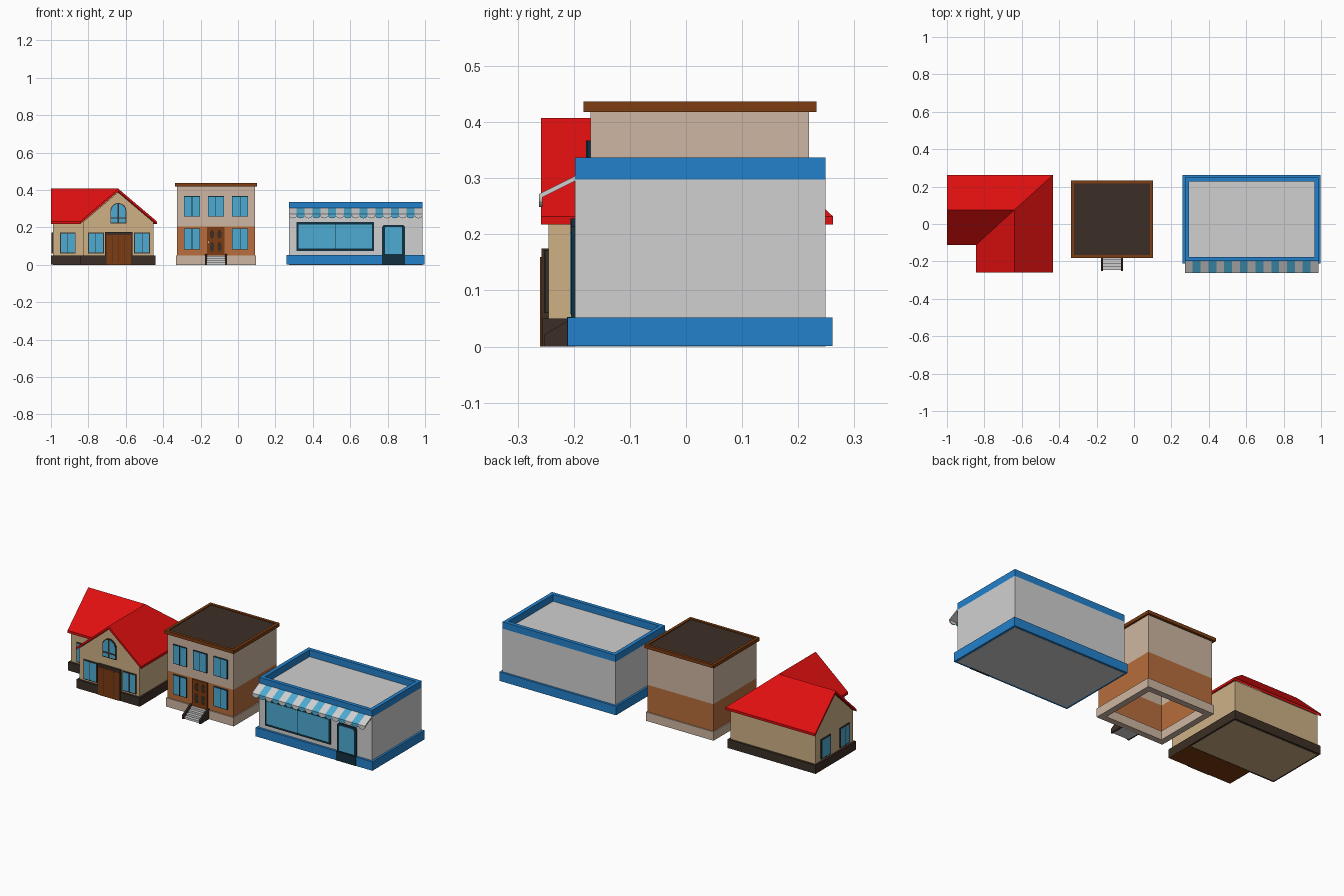
import bpy, bmesh, math

if "Cube" in bpy.data.objects:
    bpy.data.objects.remove(bpy.data.objects["Cube"])

def mat(name, r, g, b):
    m = bpy.data.materials.new(name)
    m.diffuse_color = (r, g, b, 1)
    m.use_nodes = True
    m.node_tree.nodes["Principled BSDF"].inputs["Base Color"].default_value = m.diffuse_color
    return m

RED = mat("roof red", 0.75, 0.005, 0.005)
TAN = mat("tan wall", 0.62, 0.44, 0.24)
DARK = mat("dark brown", 0.045, 0.028, 0.019)
BROWN = mat("wood brown", 0.2, 0.045, 0.006)
BRICK = mat("brick orange", 0.48, 0.155, 0.045)
BEIGE = mat("beige wall", 0.62, 0.47, 0.36)
BLUE = mat("trim blue", 0.017, 0.22, 0.6)
GLASS = mat("glass blue", 0.075, 0.41, 0.65)
GREY = mat("light grey", 0.63, 0.63, 0.63)
NAVY = mat("dark navy", 0.006, 0.03, 0.05)

def finish(name, bm, m):
    bmesh.ops.recalc_face_normals(bm, faces=bm.faces)
    me = bpy.data.meshes.new(name)
    bm.to_mesh(me)
    bm.free()
    me.materials.append(m)
    ob = bpy.data.objects.new(name, me)
    bpy.context.collection.objects.link(ob)
    return ob

def add_box(bm, x0, x1, y0, y1, z0, z1):
    vs = bmesh.ops.create_cube(bm, size=1)["verts"]
    for v in vs:
        v.co = (x1 if v.co.x > 0 else x0, y1 if v.co.y > 0 else y0, z1 if v.co.z > 0 else z0)

def box(name, m, *b):
    bm = bmesh.new()
    add_box(bm, *b)
    return finish(name, bm, m)

def ring(name, m, x0, x1, y0, y1, z0, z1, t):
    """Hollow rectangular frame with wall thickness t."""
    bm = bmesh.new()
    add_box(bm, x0, x1, y0, y0 + t, z0, z1)
    add_box(bm, x0, x1, y1 - t, y1, z0, z1)
    add_box(bm, x0, x0 + t, y0 + t, y1 - t, z0, z1)
    add_box(bm, x1 - t, x1, y0 + t, y1 - t, z0, z1)
    return finish(name, bm, m)

def prism(name, m, axis, pts, a, b):
    """Extrude a (y,z) profile along x, or an (x,z) profile along y."""
    bm = bmesh.new()
    put = (lambda p, t: (t, *p)) if axis == "x" else (lambda p, t: (p[0], t, p[1]))
    f = bm.faces.new([bm.verts.new(put(p, a)) for p in pts])
    ext = bmesh.ops.extrude_face_region(bm, geom=[f])["geom"]
    for v in ext:
        if isinstance(v, bmesh.types.BMVert):
            v.co[0 if axis == "x" else 1] = b
    return finish(name, bm, m)

def window(name, c, z0, z1, w, wall, frame, left=False, edge=0.005):
    """Framed pane with a thin centre bar, on a front (-y) or left (-x) wall."""
    def plate(part, m, a, b, lo, hi, depth):
        d = (wall - depth, wall)
        box(name + part, m, *((*d, a, b) if left else (a, b, *d)), lo, hi)
    plate("_frame", frame, c - w / 2, c + w / 2, z0, z1, 0.006)
    plate("_glass", GLASS, c - w / 2 + edge, c + w / 2 - edge, z0 + edge, z1 - edge, 0.007)
    plate("_bar", frame, c - 0.0015, c + 0.0015, z0, z1, 0.008)

def arch(cx, r, z0, zc, n=10):
    return [(cx - r, z0), (cx + r, z0)] + [
        (cx + r * math.cos(math.pi * i / n), zc + r * math.sin(math.pi * i / n)) for i in range(n + 1)]

# ---------- cottage ----------
E, R = 0.232, 0.407
prism("cottage_main_walls", TAN, "x",
      [(-0.095, 0), (0.245, 0), (0.245, 0.228), (0.075, 0.388), (-0.095, 0.228)], -0.99, -0.64)
box("cottage_corner_walls", TAN, -0.64, -0.452, -0.095, 0.245, 0, 0.228)
prism("cottage_wing_walls", TAN, "y",
      [(-0.83, 0.002), (-0.452, 0.002), (-0.452, 0.228), (-0.641, 0.388), (-0.83, 0.228)], -0.245, 0.075)
box("cottage_main_base", DARK, -1, -0.442, -0.107, 0.257, 0.001, 0.05)
box("cottage_wing_base", DARK, -0.842, -0.442, -0.257, -0.09, 0.001, 0.05)
box("cottage_wing_floor", BROWN, -0.842, -0.442, -0.257, -0.1, 0, 0.002)

# L-shaped roof with a valley and one hip
bm = bmesh.new()
A, B, C, D, Ev, F, G, H, I = [bm.verts.new(p) for p in (
    (-1, 0.262, E), (-0.433, 0.262, E), (-1, 0.075, R), (-0.64, 0.075, R), (-1, -0.112, E),
    (-0.845, -0.112, E), (-0.845, -0.258, E), (-0.64, -0.258, R), (-0.433, -0.258, E))]
top = [bm.faces.new(f) for f in ((A, C, D, B), (C, Ev, F, D), (D, F, G, H), (D, H, I, B))]
for g in bmesh.ops.extrude_face_region(bm, geom=top, use_keep_orig=True)["geom"]:
    if isinstance(g, bmesh.types.BMVert):
        g.co.z -= 0.014
finish("cottage_roof", bm, RED)

for i, (x, y) in enumerate([(-0.91, -0.095), (-0.76, -0.245), (-0.513, -0.245)]):
    window(f"cottage_window_{i}", x, 0.06, 0.172, 0.085, y, DARK)
for i, y in enumerate([0.155, -0.015]):
    window(f"cottage_side_window_{i}", y, 0.06, 0.172, 0.085, -0.99, DARK, left=True)

# arched gable window
prism("arch_frame", DARK, "y", arch(-0.64, 0.043, 0.222, 0.288), -0.251, -0.245)
prism("arch_glass", GLASS, "y", arch(-0.64, 0.038, 0.227, 0.288), -0.252, -0.245)
box("arch_upright", DARK, -0.644, -0.636, -0.254, -0.245, 0.225, 0.328)
box("arch_crossbar", DARK, -0.68, -0.6, -0.254, -0.245, 0.247, 0.254)

# front door
box("cottage_door_frame", DARK, -0.71, -0.565, -0.2575, -0.245, 0.0, 0.175)
box("cottage_door", BROWN, -0.703, -0.572, -0.26, -0.245, 0, 0.16)
for i in range(1, 4):
    x = -0.703 + 0.131 * i / 4
    box(f"cottage_door_groove_{i}", DARK, x - 0.001, x + 0.001, -0.2605, -0.25, 0.01, 0.155)

# ---------- town house (hollow, open underneath) ----------
ring("town_house_base", BEIGE, -0.332, 0.096, -0.176, 0.225, 0, 0.05, 0.035)
ring("town_house_lower_walls", BRICK, -0.326, 0.09, -0.17, 0.219, 0.05, 0.205, 0.02)
ring("town_house_upper_walls", BEIGE, -0.326, 0.09, -0.17, 0.219, 0.205, 0.418, 0.02)
ring("town_house_cornice", BROWN, -0.338, 0.101, -0.183, 0.233, 0.418, 0.437, 0.016)
box("town_house_roof", DARK, -0.323, 0.086, -0.168, 0.218, 0.412, 0.432)
box("town_house_ceiling", BEIGE, -0.31, 0.075, -0.155, 0.205, 0.405, 0.41)

for i, x in enumerate([-0.246, -0.118, 0.011]):
    window(f"upper_window_{i}", x, 0.258, 0.367, 0.087, -0.17, NAVY, edge=0.003)
    if i != 1:
        window(f"lower_window_{i}", x, 0.083, 0.195, 0.087, -0.17, NAVY, edge=0.003)

# panelled door and knob
box("town_house_door", BROWN, -0.166, -0.072, -0.177, -0.17, 0.05, 0.202)
for i, x in enumerate([-0.139, -0.099]):
    for j, (lo, hi) in enumerate([(0.07, 0.125), (0.14, 0.188)]):
        zc, h = (lo + hi) / 2, (hi - lo) / 2
        pts = [(x + 0.012 * math.cos(a * math.pi / 4 + math.pi / 8),
                zc + h * math.sin(a * math.pi / 4 + math.pi / 8)) for a in range(8)]
        prism(f"door_panel_{i}{j}", DARK, "y", pts, -0.179, -0.17)
box("door_knob", GREY, -0.160, -0.154, -0.183, -0.175, 0.118, 0.125)

# front steps with sloping side walls
for i in range(4):
    box(f"step_{i}", GREY, -0.168, -0.07, -0.246 + 0.018 * i, -0.17, 0, 0.012 * (i + 1))
for side, x in (("left", -0.177), ("right", -0.07)):
    prism(f"step_wall_{side}", DARK, "x",
          [(-0.252, 0), (-0.17, 0), (-0.17, 0.058), (-0.19, 0.058), (-0.252, 0.022)], x, x + 0.01)

# ---------- shop ----------
box("shop_walls", GREY, 0.272, 0.986, -0.198, 0.249, 0, 0.298)
box("shop_base", BLUE, 0.26, 0.998, -0.211, 0.261, 0.001, 0.052)
ring("shop_parapet", BLUE, 0.272, 0.986, -0.198, 0.249, 0.298, 0.337, 0.022)

window("shop_window", 0.52, 0.075, 0.228, 0.415, -0.198, NAVY, edge=0.012)

# rounded glass door
def rounded(x0, x1, z0, z1, r):
    pts = [(x0, z0), (x1, z0)]
    for cx, a0 in ((x1 - r, 0), (x0 + r, 90)):
        for k in range(4):
            a = math.radians(a0 + 30 * k)
            pts.append((cx + r * math.cos(a), z1 - r + r * math.sin(a)))
    return pts
prism("shop_door_frame", NAVY, "y", rounded(0.77, 0.893, 0.001, 0.214, 0.015), -0.205, -0.19)
prism("shop_door_glass", GLASS, "y", rounded(0.785, 0.878, 0.058, 0.203, 0.01), -0.207, -0.19)
box("shop_door_sill", NAVY, 0.77, 0.893, -0.2125, -0.195, 0.0005, 0.053)

# striped awning with scalloped edge
N = 17
w = 0.714 / N
for i in range(N):
    x0 = 0.272 + i * w
    m = GLASS if i % 2 else GREY
    prism(f"awning_stripe_{i}", m, "x",
          [(-0.198, 0.304), (-0.262, 0.272), (-0.256, 0.266), (-0.198, 0.295)], x0, x0 + w)
    scallop = [(x0 + w, 0.272), (x0, 0.272)] + [
        (x0 + w / 2 - w / 2 * math.cos(math.pi * k / 8),
         0.264 - 0.015 * math.sin(math.pi * k / 8)) for k in range(9)]
    prism(f"awning_scallop_{i}", m, "y", scallop, -0.262, -0.256)
